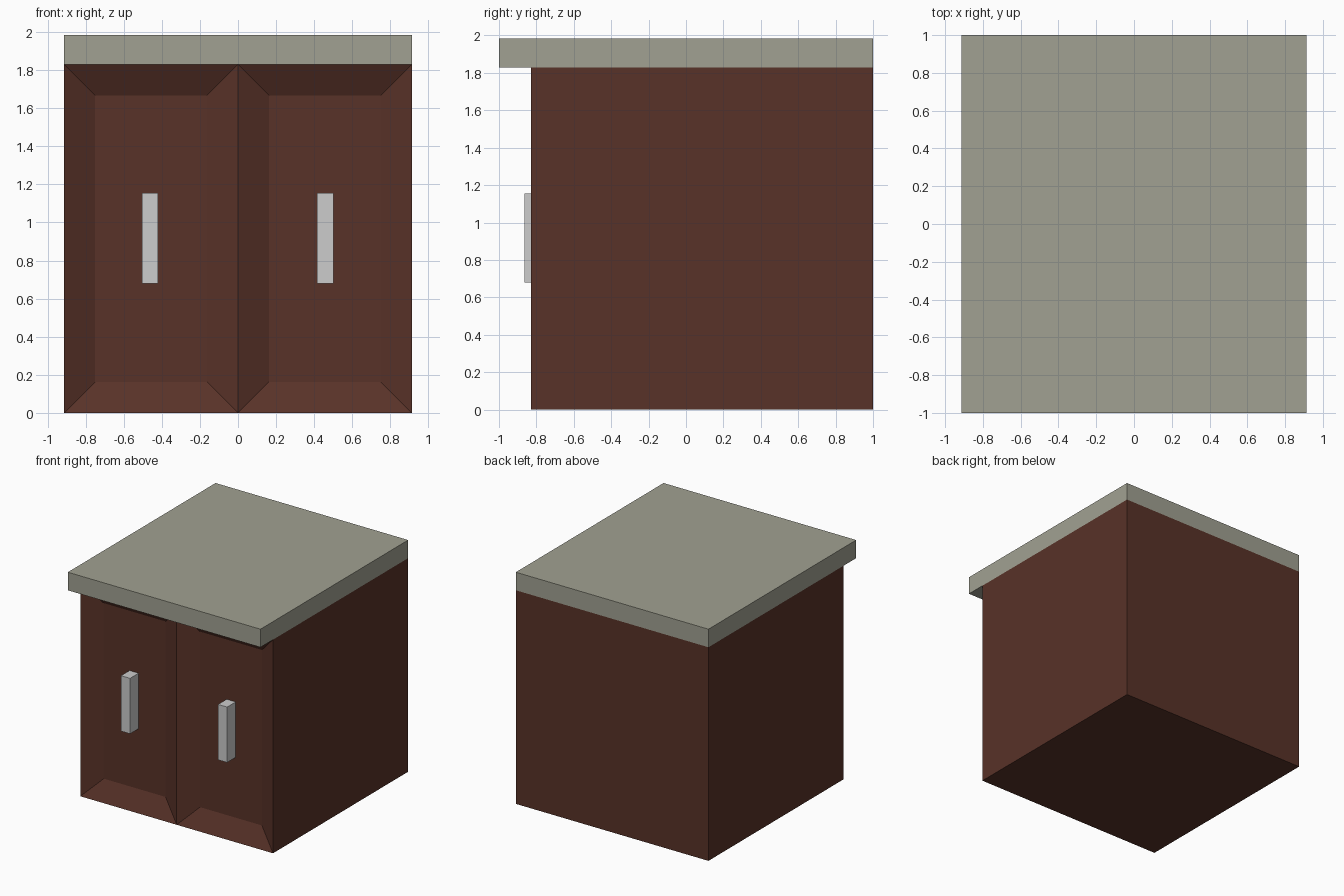
import bpy, bmesh
from mathutils import Vector

if "Cube" in bpy.data.objects:
    bpy.data.objects.remove(bpy.data.objects["Cube"])


def material(name, rgb):
    m = bpy.data.materials.new(name)
    m.diffuse_color = (*rgb, 1)
    m.use_nodes = True
    m.node_tree.nodes["Principled BSDF"].inputs["Base Color"].default_value = m.diffuse_color
    return m


wood = material("dark brown wood", (0.098, 0.032, 0.021))
stone = material("grey stone", (0.356, 0.356, 0.287))
metal = material("light grey metal", (0.604, 0.604, 0.604))


def box(name, lo, hi, mat, edit=None):
    lo, hi = Vector(lo), Vector(hi)
    bm = bmesh.new()
    bmesh.ops.create_cube(bm, size=1)
    for v in bm.verts:
        v.co = Vector((lo[i] + (v.co[i] + 0.5) * (hi[i] - lo[i]) for i in range(3)))
    if edit:
        edit(bm)
    me = bpy.data.meshes.new(name)
    bm.to_mesh(me)
    bm.free()
    me.materials.append(mat)
    ob = bpy.data.objects.new(name, me)
    bpy.context.collection.objects.link(ob)
    return ob


# Two door panels: split the front down the middle, then sink bevelled insets
def doors(bm):
    bmesh.ops.bisect_plane(bm, geom=bm.verts[:] + bm.edges[:] + bm.faces[:],
                           plane_co=(0, 0, 0), plane_no=(1, 0, 0))
    bm.normal_update()
    front = [f for f in bm.faces if f.normal.y < -0.9]
    bmesh.ops.inset_individual(bm, faces=front, thickness=0.163, depth=-0.083,
                               use_even_offset=True)
    bm.normal_update()


# Cabinet body and worktop
box("cabinet_body", (-0.913, -0.83, 0), (0.913, 1, 1.83), wood, doors)
box("worktop", (-0.913, -1, 1.83), (0.913, 1, 1.985), stone)

# Door handles
for side, x in (("left", -0.462), ("right", 0.458)):
    box(side + "_handle", (x - 0.043, -0.863, 0.68), (x + 0.043, -0.745, 1.155), metal)
